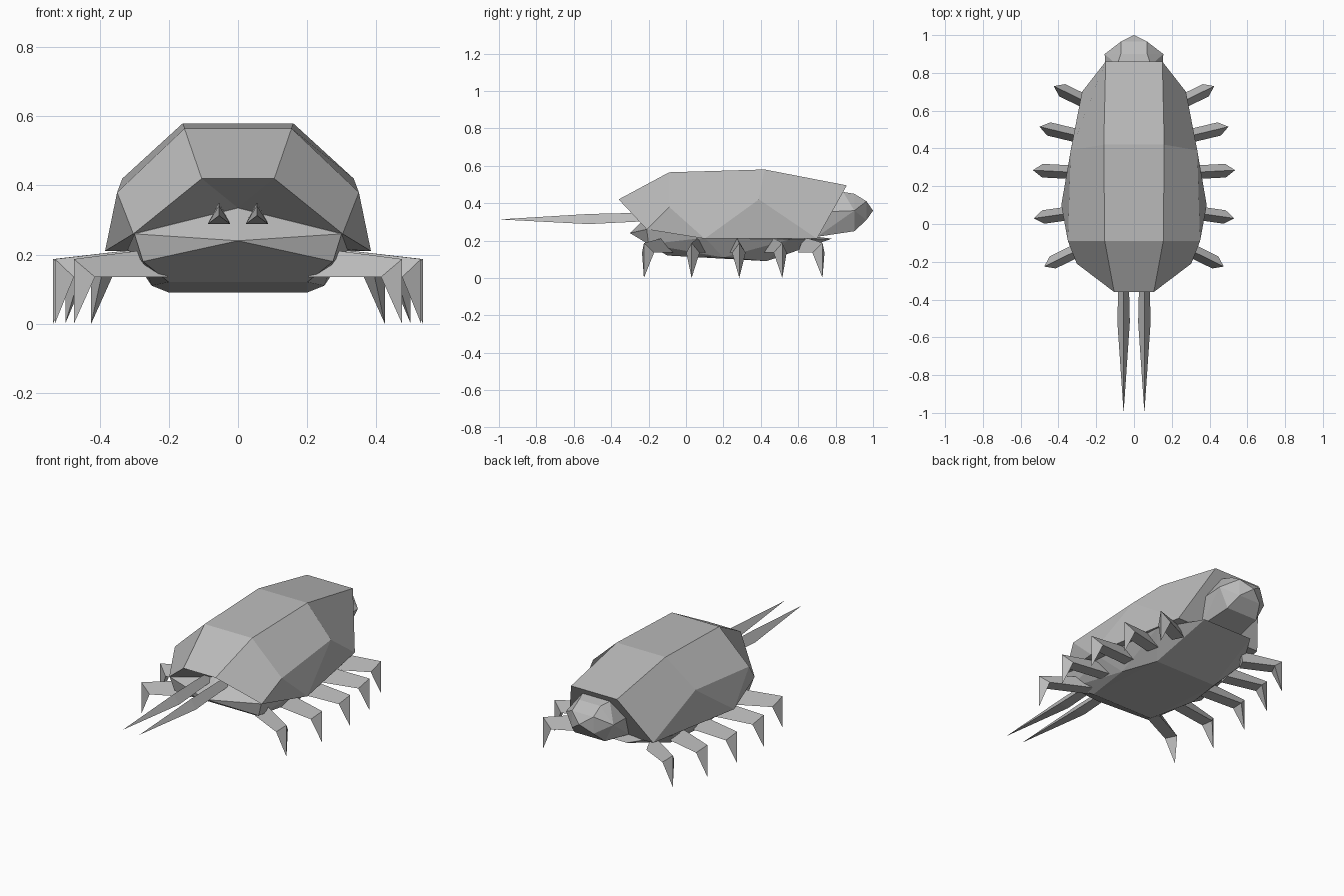
import bpy
import bmesh
from mathutils import Vector

if "Cube" in bpy.data.objects:
    bpy.data.objects.remove(bpy.data.objects["Cube"], do_unlink=True)

grey = bpy.data.materials.new("shell grey")
grey.use_nodes = True
colour = (0.5, 0.5, 0.5, 1)
grey.diffuse_color = colour
grey.node_tree.nodes["Principled BSDF"].inputs["Base Color"].default_value = colour


def finish(name, bm):
    bmesh.ops.remove_doubles(bm, verts=bm.verts, dist=0.0005)
    bmesh.ops.recalc_face_normals(bm, faces=bm.faces)
    mesh = bpy.data.meshes.new(name)
    bm.to_mesh(mesh)
    bm.free()
    mesh.materials.append(grey)
    obj = bpy.data.objects.new(name, mesh)
    bpy.context.collection.objects.link(obj)
    return obj


def mirrored(points):
    return points + [(-x, y, z) for x, y, z in points]


def hull(name, half):
    """Faceted symmetric solid from the corner points of one side."""
    bm = bmesh.new()
    for p in mirrored(half):
        bm.verts.new(p)
    bmesh.ops.remove_doubles(bm, verts=bm.verts, dist=0.0005)
    out = bmesh.ops.convex_hull(bm, input=bm.verts)
    junk = {g for g in out["geom_interior"] if isinstance(g, bmesh.types.BMVert)}
    bmesh.ops.delete(bm, geom=list(junk), context="VERTS")
    bmesh.ops.dissolve_limit(bm, angle_limit=0.03, verts=bm.verts, edges=bm.edges)
    return finish(name, bm)


def spike(name, rings, tip):
    """Loft triangular rings and close them to a point."""
    bm = bmesh.new()
    loops = [[bm.verts.new(p) for p in ring] for ring in rings]
    end = bm.verts.new(tip)
    bm.faces.new(loops[0])
    for a, b in zip(loops, loops[1:]):
        for i in range(3):
            j = (i + 1) % 3
            bm.faces.new((a[i], a[j], b[j], b[i]))
    for i in range(3):
        bm.faces.new((loops[-1][i], loops[-1][(i + 1) % 3], end))
    return finish(name, bm)


# Domed shell: top ridge, shoulder, lower rim, front notch
ridge = [(.105, -.36, .42), (.155, -.09, .565), (.16, .42, .58), (.15, .86, .495)]
shoulder = [(.35, -.09, .38), (.335, .39, .42)]
rim = [(.303, -.21, .26), (.385, .1, .21), (.275, .7, .21)]
half = ridge + shoulder + rim + [(0, -.2, .335)]
n = len(half)
side_faces = [(0, 1, 4, 6), (1, 2, 5, 4), (2, 3, 8, 5), (4, 5, 7),
              (4, 7, 6), (5, 8, 7), (0, 6, 9)]
bm = bmesh.new()
v = [bm.verts.new(p) for p in mirrored(half)]
for f in side_faces:
    bm.faces.new([v[i] for i in f])
    bm.faces.new([v[i + n] for i in reversed(f)])
for a, b in ((0, 1), (1, 2), (2, 3), (3, 8)):
    bm.faces.new((v[a], v[b], v[b + n], v[a + n]))
bm.faces.new((v[0], v[9], v[n]))
bm.faces.new((v[6], v[9], v[6 + n]))
bm.faces.new((v[6], v[7], v[8], v[8 + n], v[7 + n], v[6 + n]))
finish("shell", bm)

# Belly beneath the shell
hull("belly", [(0, -.3, .24), (.3, -.21, .26), (0, -.2, .335), (.275, -.2, .18),
               (.2, -.1, .12), (.25, .2, .11), (.2, .43, .09), (.3, .55, .205),
               (.16, .78, .21), (.32, .1, .215)])

# Head tucked under the high end of the shell
hull("head", [(.15, .65, .35), (.12, .7, .22), (.09, .84, .46), (.155, .9, .36),
              (.07, .9, .45), (.07, .965, .41), (0, 1, .36), (.07, .965, .31),
              (.1, .9, .25)])

# Five pairs of bent, pointed legs: base and knee positions in plan
legs = [((.22, .63), (.425, .73)), ((.25, .455), (.5, .515)),
        ((.25, .27), (.535, .285)), ((.25, .07), (.53, .03)),
        ((.22, -.1), (.475, -.225))]
for side, label in ((1, "left"), (-1, "right")):
    for i, (base, knee) in enumerate(legs):
        b = Vector((base[0] * side, base[1], 0))
        k = Vector((knee[0] * side, knee[1], 0))
        out = (k - b).normalized()
        across = Vector((-out.y, out.x, 0)) * .036
        up = Vector((0, 0, 1))
        inner = k - out * .05
        spike(f"{label}_leg_{i + 1}",
              [[b + up * .22, b + across + up * .135, b - across + up * .135],
               [k + up * .187, inner + across + up * .135, inner - across + up * .135]],
              k)

    # Long tapering feeler on each side
    def ring(y, w, low, high):
        x = .055 * side
        return [(x, y, high), (x - w, y, low), (x + w, y, low)]
    spike(f"{label}_feeler",
          [ring(-.18, .025, .305, .35), ring(-.52, .033, .288, .342)],
          (.055 * side, -1, .313))
